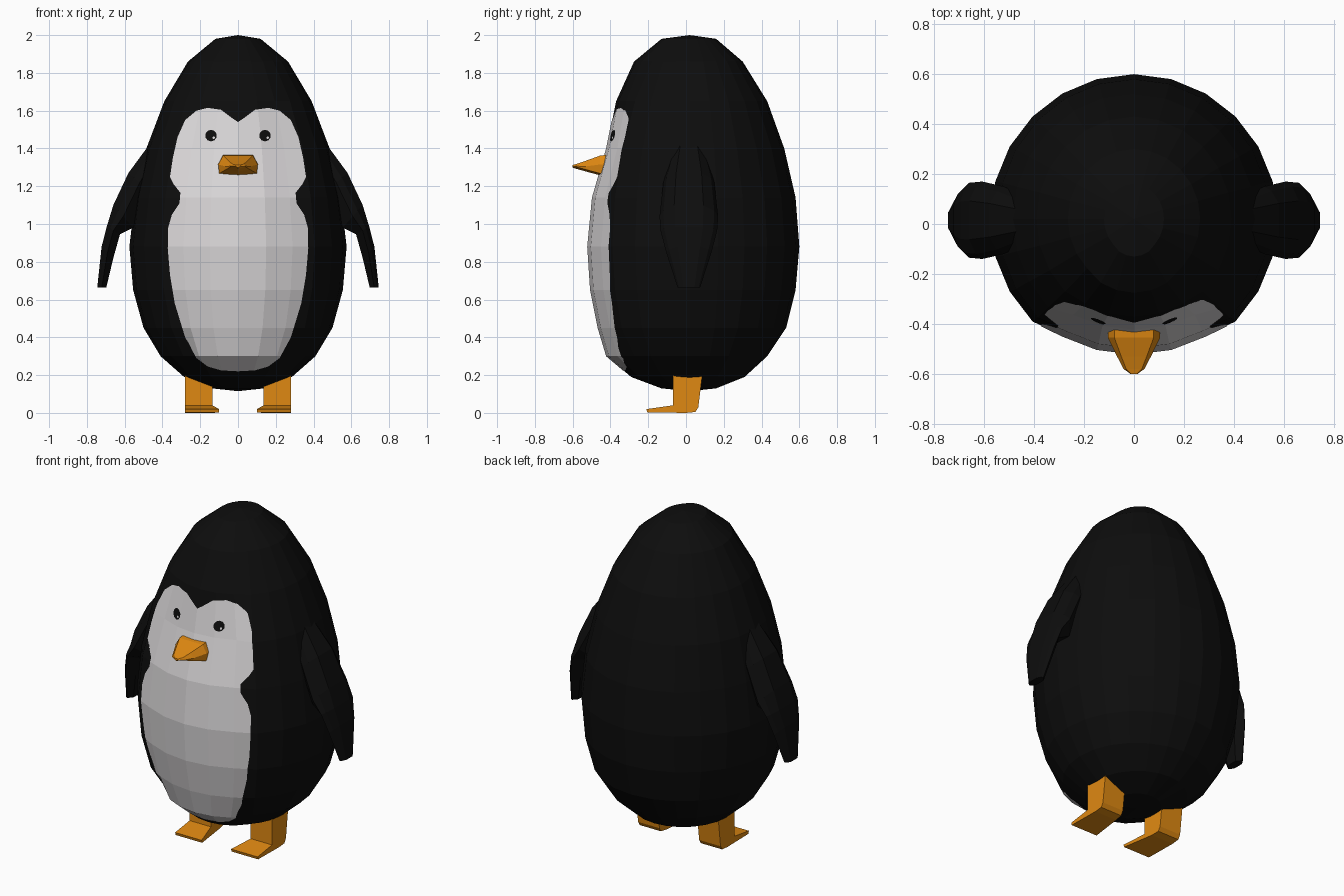
import bpy, bmesh, math

if "Cube" in bpy.data.objects:
    bpy.data.objects.remove(bpy.data.objects["Cube"])


def material(name, rgb):
    m = bpy.data.materials.new(name)
    m.diffuse_color = (*rgb, 1)
    m.use_nodes = True
    m.node_tree.nodes["Principled BSDF"].inputs["Base Color"].default_value = m.diffuse_color
    return m


BLACK = material("black", (0.004, 0.004, 0.004))
WHITE = material("off_white", (0.70, 0.68, 0.69))
ORANGE = material("orange", (0.74, 0.25, 0.006))


def finish(name, bm, mat):
    bmesh.ops.recalc_face_normals(bm, faces=bm.faces)
    me = bpy.data.meshes.new(name)
    bm.to_mesh(me)
    bm.free()
    ob = bpy.data.objects.new(name, me)
    bpy.context.collection.objects.link(ob)
    if mat:
        me.materials.append(mat)
    return ob


def loft(name, rings, mat):
    """Skin a list of equal-length point rings and cap both ends."""
    bm = bmesh.new()
    vs = [[bm.verts.new(p) for p in ring] for ring in rings]
    n = len(vs[0])
    for a, b in zip(vs, vs[1:]):
        for i in range(n):
            j = (i + 1) % n
            bm.faces.new((a[i], a[j], b[j], b[i]))
    bm.faces.new(vs[0])
    bm.faces.new(vs[-1])
    return finish(name, bm, mat)


# Body: egg with a slightly flattened front; (z, half width, front y, back y)
RINGS = [(0.13, 0.14, -0.13, 0.16), (0.19, 0.285, -0.29, 0.31),
         (0.30, 0.41, -0.42, 0.43), (0.45, 0.50, -0.465, 0.53),
         (0.65, 0.555, -0.505, 0.58), (0.88, 0.575, -0.52, 0.60),
         (1.14, 0.545, -0.495, 0.58), (1.40, 0.485, -0.42, 0.52),
         (1.65, 0.39, -0.37, 0.43), (1.86, 0.265, -0.275, 0.30),
         (1.98, 0.12, -0.13, 0.16)]


def make_body(name, mat, grow=0.0):
    bm = bmesh.new()
    seg, cy = 24, 0.02
    rows = []
    for z, rx, front, back in RINGS:
        row = []
        for i in range(seg):
            a = 2 * math.pi * i / seg          # zero faces forward
            c = math.cos(a)
            ry = (cy - front) if c > 0.8 else (back - cy)
            row.append(bm.verts.new((math.sin(a) * (rx + grow), cy - c * (ry + grow), z)))
        rows.append(row)
    low = bm.verts.new((0, cy, 0.115 - grow))
    high = bm.verts.new((0, cy, 2.0 + grow))
    for i in range(seg):
        j = (i + 1) % seg
        for a, b in zip(rows, rows[1:]):
            bm.faces.new((a[i], a[j], b[j], b[i]))
        bm.faces.new((low, rows[0][j], rows[0][i]))
        bm.faces.new((high, rows[-1][i], rows[-1][j]))
    return finish(name, bm, mat)


make_body("body", BLACK)


# Thin marking that follows the front of the body inside an x-z outline
def marking(name, outline, mat, grow):
    shell = make_body(name, mat, grow)
    cutter = loft(name + "_cutter", [[(x, y, z) for x, z in outline] for y in (-1, -0.1)], None)
    mod = shell.modifiers.new("cut", 'BOOLEAN')
    mod.operation, mod.solver, mod.object = 'INTERSECT', 'EXACT', cutter
    bpy.context.view_layer.update()
    cut = shell.evaluated_get(bpy.context.evaluated_depsgraph_get())
    bm = bmesh.new()
    bm.from_mesh(cut.to_mesh())
    cut.to_mesh_clear()
    shell.modifiers.clear()
    inner = [f for f in bm.faces if f.normal.y > -0.05]
    bmesh.ops.delete(bm, geom=inner, context='FACES')
    for f in bm.faces:
        f.material_index = 0
    bm.to_mesh(shell.data)
    bm.free()
    bpy.data.objects.remove(cutter)


# Face and belly patch
HALF = [(0.03, 1.56), (0.09, 1.605), (0.16, 1.615), (0.22, 1.60), (0.28, 1.55),
        (0.32, 1.46), (0.345, 1.35), (0.36, 1.25), (0.34, 1.21), (0.305, 1.165),
        (0.31, 1.11), (0.35, 1.05), (0.37, 0.98), (0.372, 0.87), (0.36, 0.73),
        (0.335, 0.58), (0.28, 0.40), (0.22, 0.29), (0.16, 0.245), (0.09, 0.225)]
patch = [(0, 1.54)] + HALF + [(0, 0.22)] + [(-x, z) for x, z in reversed(HALF)]
marking("face_and_belly", patch, WHITE, 0.003)


# Eyes with a small glint
def disc(x, z, r, n):
    return [(x + r * math.cos(2 * math.pi * (i + 0.5) / n),
             z + r * math.sin(2 * math.pi * (i + 0.5) / n)) for i in range(n)]


for side, s in (("left", -1), ("right", 1)):
    marking(side + "_eye", disc(s * 0.143, 1.468, 0.031, 10), BLACK, 0.006)
    marking(side + "_eye_glint", disc(s * 0.143 + 0.014, 1.457, 0.007, 6), WHITE, 0.009)

# Beak: sections from the face out to the tip (y, scale x, top, middle, bottom z)
SECTIONS = [(-0.38, 0.105, 1.37, 1.32, 1.262), (-0.455, 0.105, 1.362, 1.315, 1.258),
            (-0.53, 0.068, 1.335, 1.305, 1.278), (-0.58, 0.042, 1.318, 1.306, 1.292),
            (-0.60, 0.015, 1.312, 1.305, 1.298)]
loft("beak", [[(-0.75 * w, y, t), (0.75 * w, y, t), (w, y, m), (0.95 * w, y, b + 0.01),
               (0, y, b), (-0.95 * w, y, b + 0.01), (-w, y, m)]
              for y, w, t, m, b in SECTIONS], ORANGE)

# Wings: (outer x, outer z, inner x, inner z, half width along y)
WING = [(0.47, 1.42, 0.39, 1.33, 0.09), (0.58, 1.27, 0.46, 1.17, 0.135),
        (0.66, 1.10, 0.555, 0.98, 0.155), (0.695, 0.985, 0.625, 0.945, 0.15),
        (0.722, 0.88, 0.66, 0.82, 0.12), (0.745, 0.665, 0.697, 0.665, 0.06)]
# Feet: side profile (y, z, inner x)
FOOT = [(0.09, 0.30, 0.135), (0.085, 0.19, 0.135), (0.065, 0.03, 0.135), (0.05, 0.005, 0.135),
        (0.0, 0.0, 0.13), (-0.205, 0.003, 0.10), (-0.21, 0.02, 0.10),
        (-0.07, 0.04, 0.135), (-0.07, 0.30, 0.135)]

for side, s in (("left", -1), ("right", 1)):
    rings = []
    for ox, oz, ix, iz, w in WING:
        ring = []
        for u, v in ((1, -0.5), (1, 0.5), (0.75, 0.87), (0.5, 1), (0, 0.55), (0, -0.55),
                     (0.5, -1), (0.75, -0.87)):
            ring.append((s * (ix + (ox - ix) * u), 0.015 + w * v, iz + (oz - iz) * u))
        rings.append(ring)
    loft(side + "_wing", rings, BLACK)
    loft(side + "_foot", [[(s * x, y, z) for y, z, x in FOOT],
                          [(s * 0.28, y, z) for y, z, x in FOOT]], ORANGE)
